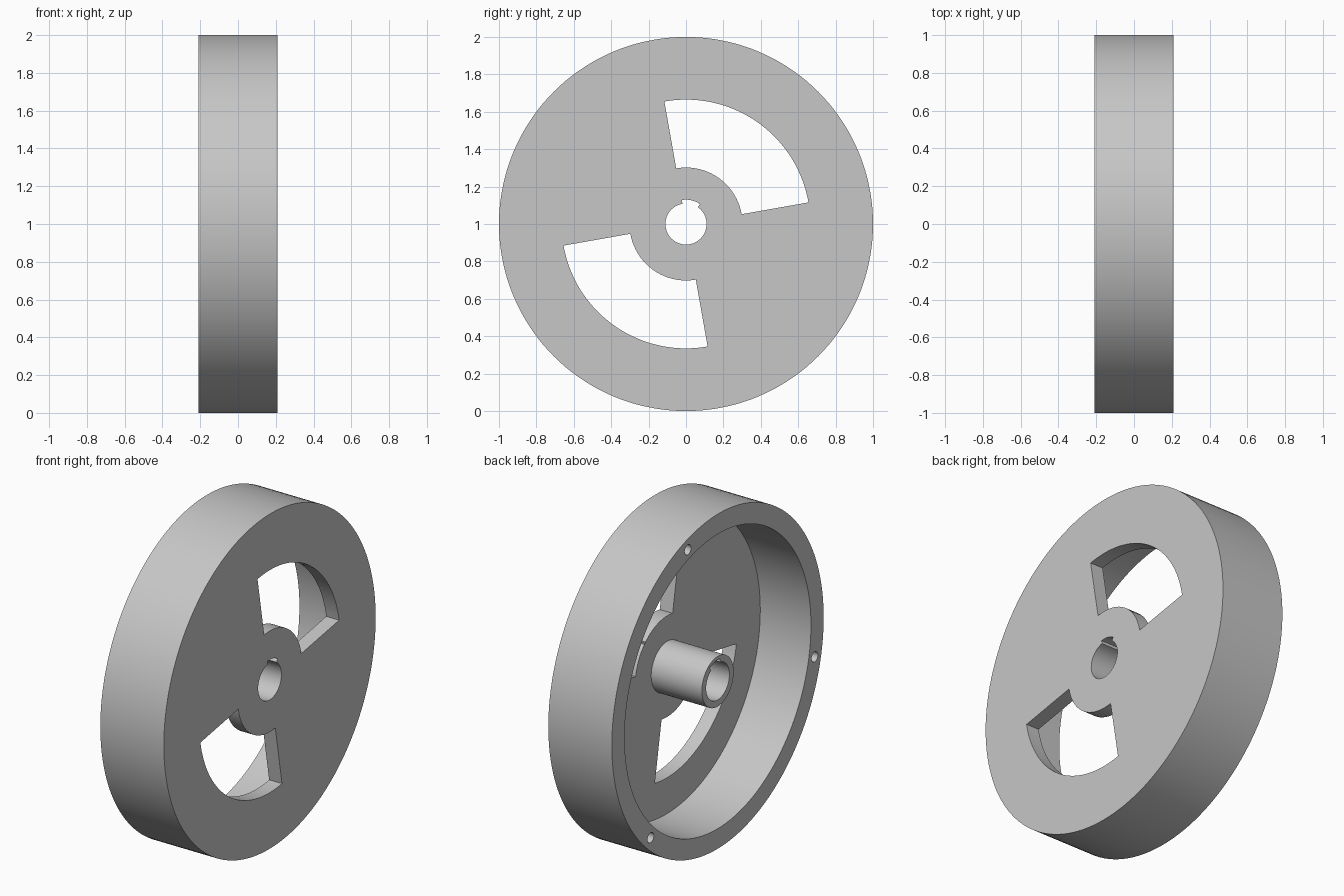
import bpy, bmesh
from math import cos, sin, radians, pi

if "Cube" in bpy.data.objects:
    bpy.data.objects.remove(bpy.data.objects["Cube"])

HALF = 0.21        # half the wheel width
WEB = 0.125        # inner face of the web
BORE, HUB, RIM_IN, RIM_OUT = 0.11, 0.15, 0.88, 1.0
SEGMENTS = 144

grey = bpy.data.materials.new("machined grey")
grey.use_nodes = True
colour = (0.57, 0.57, 0.57, 1)
grey.diffuse_color = colour
grey.node_tree.nodes["Principled BSDF"].inputs["Base Color"].default_value = colour


def make_object(name, bm):
    bmesh.ops.recalc_face_normals(bm, faces=bm.faces)
    mesh = bpy.data.meshes.new(name)
    bm.to_mesh(mesh)
    bm.free()
    mesh.materials.append(grey)
    obj = bpy.data.objects.new(name, mesh)
    bpy.context.collection.objects.link(obj)
    return obj


def polar(r, degrees):
    """Point on the wheel plane, measured from +y towards +z."""
    a = radians(degrees)
    return r * cos(a), 1 + r * sin(a)


def lathe(name, profile):
    """Spin a closed (x, radius) profile about the axle."""
    bm = bmesh.new()
    rings = [[bm.verts.new((x, *polar(r, 360 * i / SEGMENTS))) for x, r in profile]
             for i in range(SEGMENTS)]
    n = len(profile)
    for i, ring in enumerate(rings):
        after = rings[(i + 1) % SEGMENTS]
        for j in range(n):
            k = (j + 1) % n
            bm.faces.new((ring[j], ring[k], after[k], after[j]))
    return make_object(name, bm)


def prism(name, outline, x0, x1):
    """Extrude a (y, z) outline along the axle."""
    bm = bmesh.new()
    face = bm.faces.new([bm.verts.new((x0, y, z)) for y, z in outline])
    grown = bmesh.ops.extrude_face_region(bm, geom=[face])
    moved = [v for v in grown["geom"] if isinstance(v, bmesh.types.BMVert)]
    bmesh.ops.translate(bm, verts=moved, vec=(x1 - x0, 0, 0))
    return make_object(name, bm)


def sector(r0, r1, a0, a1, steps=36):
    angles = [a0 + (a1 - a0) * i / steps for i in range(steps + 1)]
    return [polar(r1, a) for a in angles] + [polar(r0, a) for a in reversed(angles)]


def circle(cy, cz, r, steps=32):
    return [(cy + r * cos(2 * pi * i / steps), cz + r * sin(2 * pi * i / steps))
            for i in range(steps)]


# Rim, web and hub in one turned body
wheel = lathe("flywheel", [
    (HALF, BORE), (HALF, RIM_OUT), (-HALF, RIM_OUT), (-HALF, RIM_IN),
    (WEB, RIM_IN), (WEB, HUB), (-HALF, HUB), (-HALF, BORE)])

# Two opposite windows through the web
cutters = [prism("window_cutter", sector(0.302, 0.665, a, a + 90), 0.06, 0.3)
           for a in (10, 190)]

# Wide keyway along the bore
cutters.append(prism("keyway_cutter", sector(0.07, 0.13, 55, 100), -0.3, 0.3))

# Three blind bolt holes in the open side of the rim
for a in (72.5, 192.5, 312.5):
    cutters.append(prism("bolt_hole_cutter", circle(*polar(0.938, a), 0.03), -0.3, -0.02))

bpy.ops.object.select_all(action="DESELECT")
bpy.context.view_layer.objects.active = wheel
wheel.select_set(True)
for cutter in cutters:
    cutter.hide_render = True
    cut = wheel.modifiers.new("cut", "BOOLEAN")
    cut.operation = "DIFFERENCE"
    cut.solver = "EXACT"
    cut.object = cutter
    bpy.ops.object.modifier_apply(modifier=cut.name)
    bpy.data.objects.remove(cutter)

bpy.ops.object.shade_smooth_by_angle(angle=radians(30))
